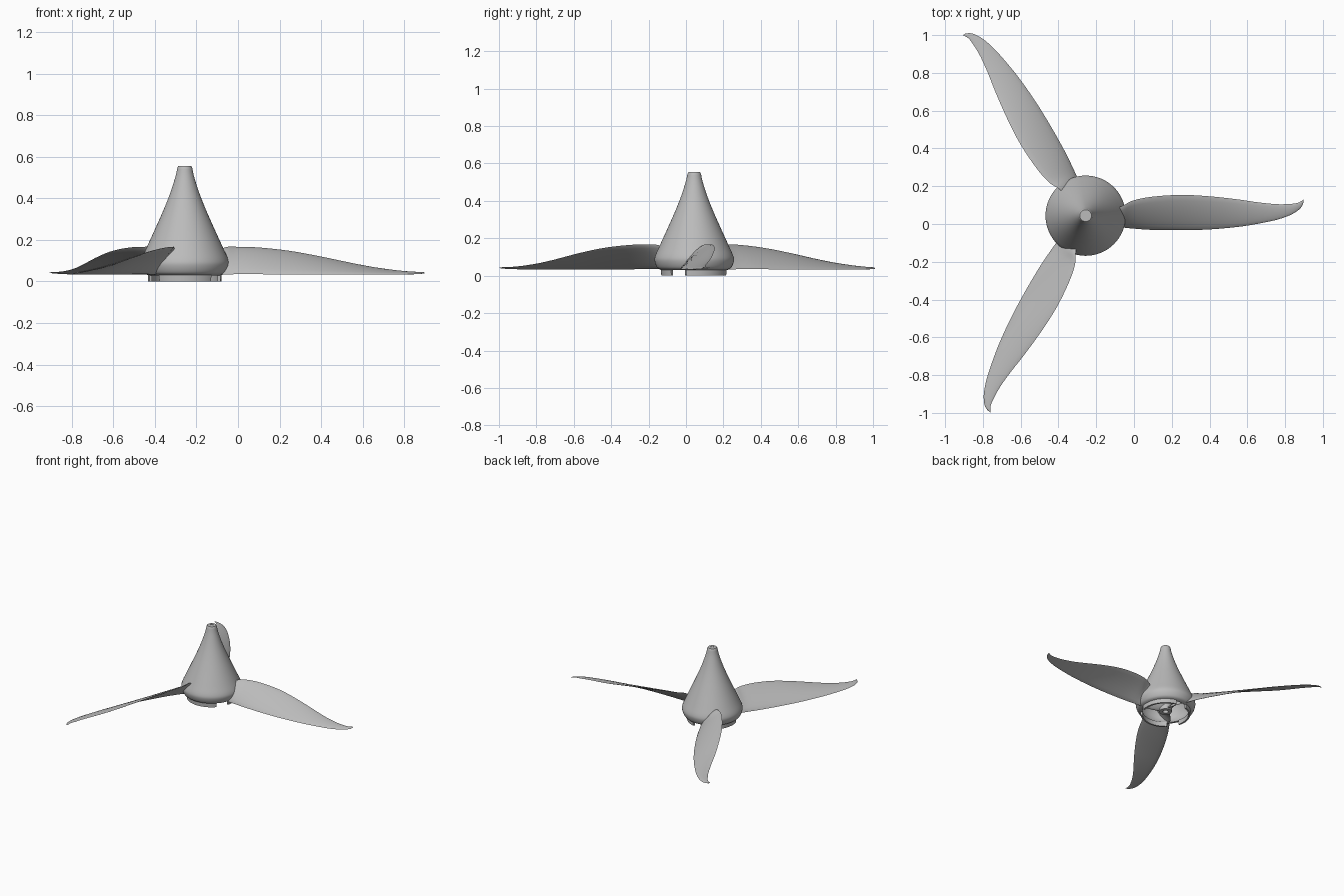
import bpy, bmesh, math

if "Cube" in bpy.data.objects:
    bpy.data.objects.remove(bpy.data.objects["Cube"])

CX, CY = -0.256, 0.044          # rotation axis of the propeller

grey = bpy.data.materials.new("light_grey")
grey.diffuse_color = (0.5, 0.5, 0.5, 1)
grey.use_nodes = True
grey.node_tree.nodes["Principled BSDF"].inputs["Base Color"].default_value = grey.diffuse_color


def finish(name, bm, angle=40):
    bmesh.ops.remove_doubles(bm, verts=bm.verts, dist=1e-5)
    bmesh.ops.recalc_face_normals(bm, faces=bm.faces)
    me = bpy.data.meshes.new(name)
    bm.to_mesh(me)
    bm.free()
    ob = bpy.data.objects.new(name, me)
    bpy.context.collection.objects.link(ob)
    ob.location = (CX, CY, 0)
    me.materials.append(grey)
    bpy.ops.object.select_all(action='DESELECT')
    ob.select_set(True)
    bpy.context.view_layer.objects.active = ob
    bpy.ops.object.shade_smooth_by_angle(angle=math.radians(angle))
    return ob


def catmull(rows, steps):
    """Smoothly interpolate rows of numbers."""
    out = []
    n = len(rows)
    for i in range(n - 1):
        p0, p1, p2, p3 = (rows[max(0, min(n - 1, i + k))] for k in (-1, 0, 1, 2))
        for s in range(steps):
            t = s / steps
            out.append([0.5 * (2 * b + (c - a) * t + (2 * a - 5 * b + 4 * c - d) * t * t
                               + (3 * b - a - 3 * c + d) * t ** 3)
                        for a, b, c, d in zip(p0, p1, p2, p3)])
    out.append(list(rows[-1]))
    return out


def lathe(name, profile, a0=0.0, a1=360.0, segs=64):
    """Revolve a closed (r, z) profile, capping partial sweeps."""
    bm = bmesh.new()
    full = a1 - a0 >= 360
    rings = []
    for i in range(segs if full else segs + 1):
        a = math.radians(a0 + (a1 - a0) * i / segs)
        rings.append([bm.verts.new((r * math.cos(a), r * math.sin(a), z)) for r, z in profile])
    n = len(profile)
    for i in range(segs):
        A, B = rings[i], rings[(i + 1) % len(rings)]
        for j in range(n):
            k = (j + 1) % n
            bm.faces.new((A[j], B[j], B[k], A[k]))
    if not full:
        bm.faces.new(rings[0])
        bm.faces.new(rings[-1])
    return finish(name, bm)


# spinner: hollow teardrop cone with a small flat tip
outer = catmull([(0.175, 0.03), (0.197, 0.042), (0.211, 0.075), (0.209, 0.105), (0.185, 0.16),
                 (0.144, 0.25), (0.104, 0.34), (0.072, 0.42), (0.046, 0.50), (0.036, 0.545)], 4)
inner = [(0.012, 0.50), (0.055, 0.41), (0.13, 0.25), (0.17, 0.16), (0.192, 0.10),
         (0.185, 0.06), (0.163, 0.03)]
lathe("spinner", outer + [(0.031, 0.555), (0.012, 0.555)] + inner)

# little plug closing the spinner tip
lathe("spinner_tip", [(0.0005, 0.552), (0.0125, 0.552), (0.0125, 0.54), (0.0005, 0.54)], segs=24)

# base ring in three arcs, with gaps under the blade roots
for k in range(3):
    lathe("base_ring_%d" % (k + 1),
          [(0.176, 0.0), (0.178, 0.035), (0.163, 0.035), (0.163, 0.0)],
          -14 + 120 * k, 76 + 120 * k, 24)

# central boss with shaft hole
lathe("shaft_boss", [(0.045, 0.025), (0.045, 0.12), (0.02, 0.12), (0.02, 0.025)], segs=32)

# blade stations: radius, low edge y z, high edge y z, thickness
stations = [
    (0.03, -0.035, 0.035, 0.03, 0.06, 0.018),
    (0.11, -0.055, 0.033, 0.025, 0.12, 0.020),
    (0.19, -0.062, 0.034, 0.050, 0.163, 0.020),
    (0.25, -0.068, 0.035, 0.080, 0.167, 0.019),
    (0.35, -0.075, 0.035, 0.100, 0.164, 0.018),
    (0.50, -0.077, 0.034, 0.110, 0.148, 0.016),
    (0.65, -0.073, 0.034, 0.103, 0.121, 0.014),
    (0.80, -0.060, 0.034, 0.087, 0.089, 0.012),
    (0.91, -0.043, 0.034, 0.071, 0.068, 0.010),
    (1.01, -0.022, 0.034, 0.061, 0.054, 0.008),
    (1.08, 0.002, 0.035, 0.062, 0.047, 0.007),
    (1.12, 0.025, 0.036, 0.067, 0.045, 0.006),
    (1.143, 0.047, 0.038, 0.078, 0.044, 0.005),
    (1.153, 0.070, 0.040, 0.086, 0.043, 0.003)]
sections = catmull(stations, 4)


def blade(name, angle):
    bm = bmesh.new()
    ca, sa = math.cos(angle), math.sin(angle)
    m, rings = 16, []
    for r, yl, zl, yh, zh, t in sections:
        dy, dz = yh - yl, zh - zl
        L = math.hypot(dy, dz)
        ny, nz = -dz / L, dy / L                 # upper side of the chord
        ring = []
        for i in range(m):
            a = 2 * math.pi * i / m
            u = 0.5 - 0.5 * math.cos(a)
            h = 0.5 * t * math.sin(a) + 0.03 * L * 4 * u * (1 - u)
            y, z = yl + dy * u + ny * h, zl + dz * u + nz * h
            ring.append(bm.verts.new((r * ca - y * sa, r * sa + y * ca, z)))
        rings.append(ring)
    for A, B in zip(rings, rings[1:]):
        for j in range(m):
            k = (j + 1) % m
            bm.faces.new((A[j], B[j], B[k], A[k]))
    bm.faces.new(rings[0])
    bm.faces.new(rings[-1])
    finish(name, bm, 50)


# three twisted blades
for k in range(3):
    blade("blade_%d" % (k + 1), math.radians(120 * k))
